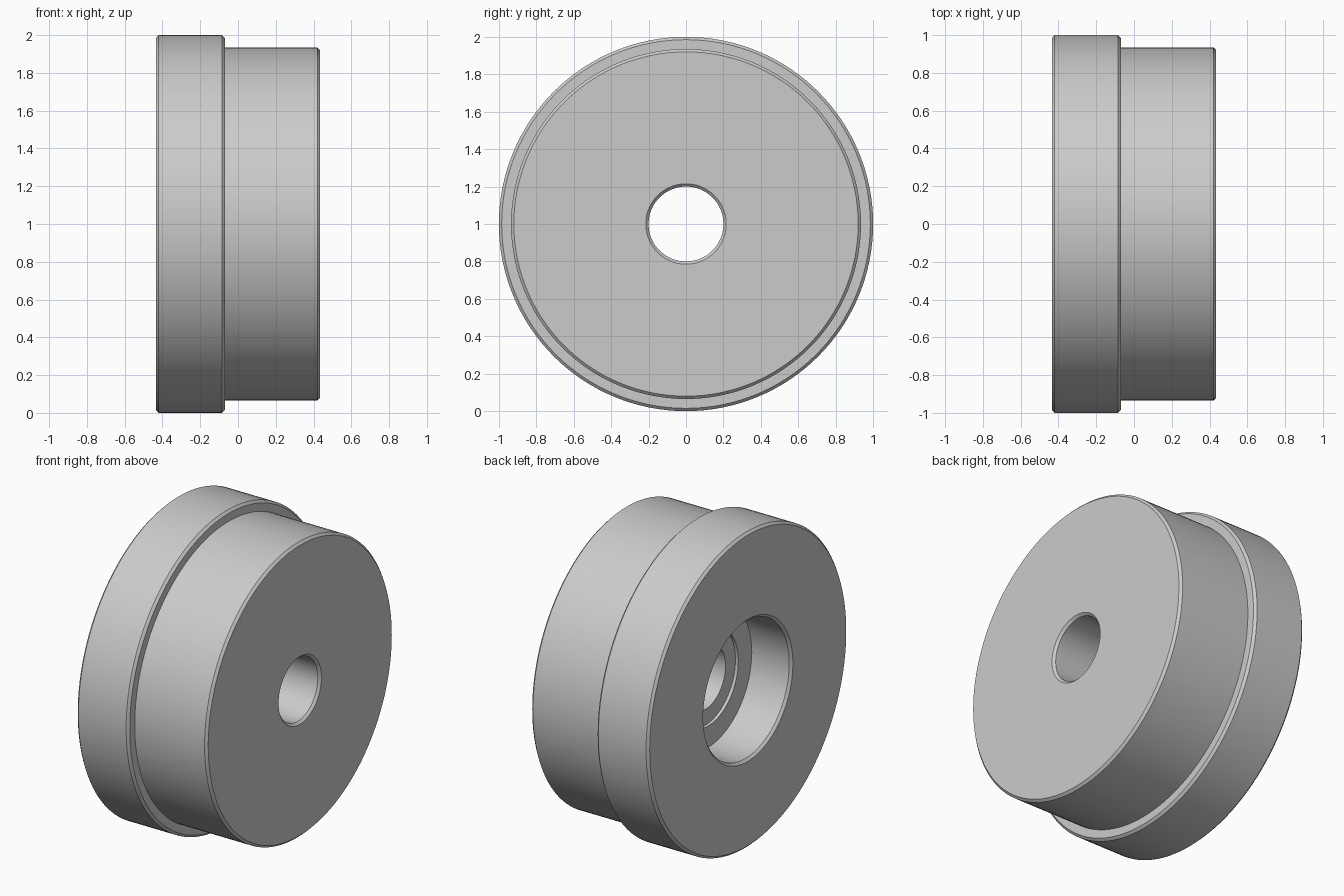
import bpy, bmesh, math

if "Cube" in bpy.data.objects:
    bpy.data.objects.remove(bpy.data.objects["Cube"])

SEGMENTS = 128
C = 0.015  # chamfer width

# Closed (x, radius) section of the wheel, spun around the x axis
section = [
    # flange
    (-0.435, 1 - C), (-0.435 + C, 1.0), (-0.07 - C, 1.0), (-0.07, 1 - C),
    # narrower tread
    (-0.07, 0.935), (0.435 - C, 0.935), (0.435, 0.935 - C),
    # through bore
    (0.435, 0.2 + C), (0.435 - C, 0.2), (-0.137, 0.2),
    # shallow relief, then bearing seat
    (-0.137, 0.3), (-0.157, 0.3), (-0.157, 0.435),
    (-0.435 + C, 0.435), (-0.435, 0.435 + C),
]

bm = bmesh.new()
rings = []
for i in range(SEGMENTS):
    a = 2 * math.pi * i / SEGMENTS
    rings.append([bm.verts.new((x, r * math.cos(a), 1 + r * math.sin(a))) for x, r in section])
for i, ring in enumerate(rings):
    following = rings[(i + 1) % SEGMENTS]
    for j in range(len(section)):
        k = (j + 1) % len(section)
        bm.faces.new((ring[j], ring[k], following[k], following[j]))
bmesh.ops.recalc_face_normals(bm, faces=bm.faces)

mesh = bpy.data.meshes.new("flanged_wheel")
bm.to_mesh(mesh)
bm.free()
wheel = bpy.data.objects.new("flanged_wheel", mesh)
bpy.context.collection.objects.link(wheel)

# Plain grey material
grey = bpy.data.materials.new("light_grey")
grey.diffuse_color = (0.6, 0.6, 0.6, 1)
grey.use_nodes = True
grey.node_tree.nodes["Principled BSDF"].inputs["Base Color"].default_value = grey.diffuse_color
mesh.materials.append(grey)

# Smooth round walls, crisp chamfers
bpy.context.view_layer.objects.active = wheel
wheel.select_set(True)
bpy.ops.object.shade_smooth_by_angle(angle=math.radians(30))
